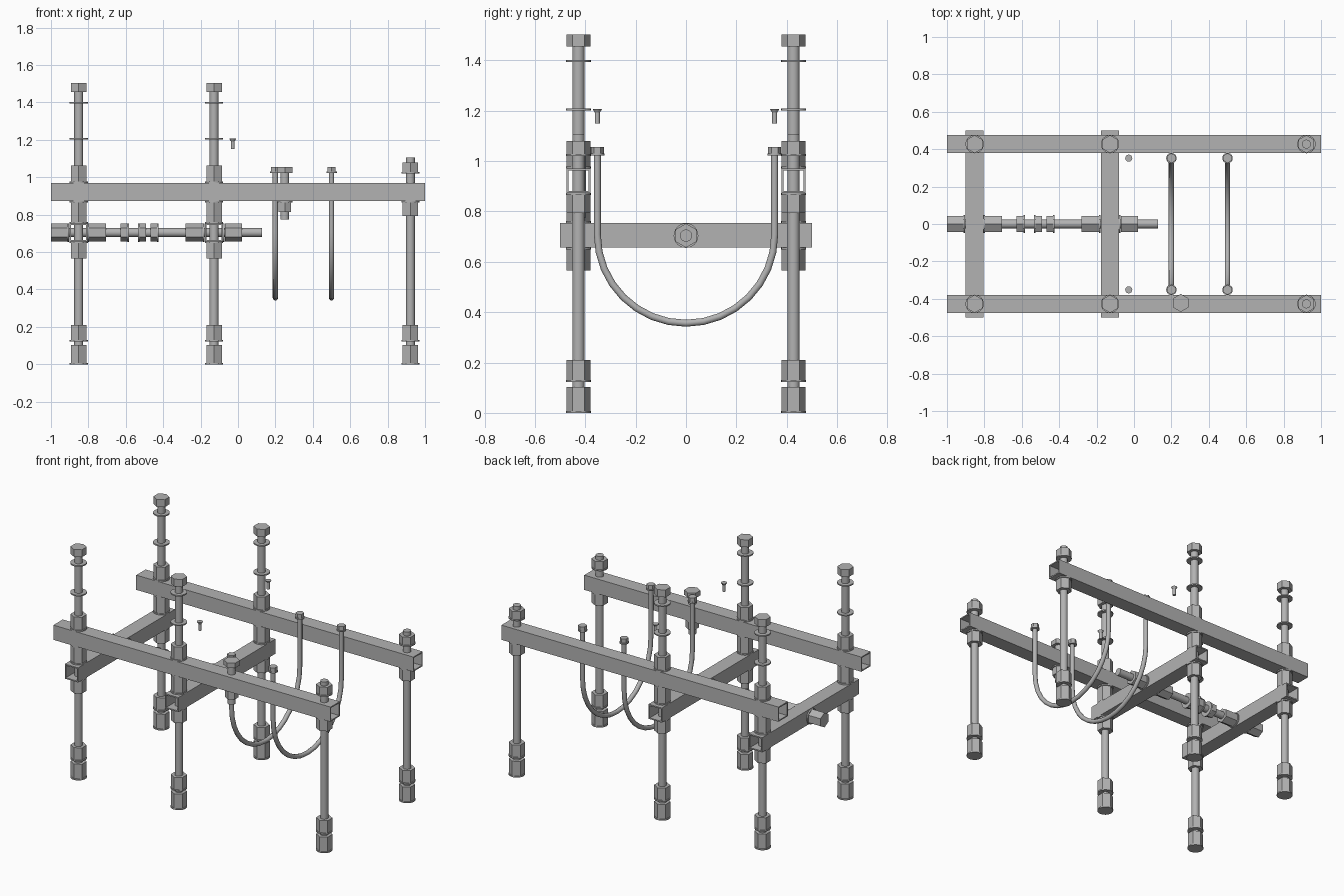
import bpy, bmesh, math
from mathutils import Matrix, Vector

if "Cube" in bpy.data.objects:
    bpy.data.objects.remove(bpy.data.objects["Cube"], do_unlink=True)

steel = bpy.data.materials.new("steel_grey")
steel.use_nodes = True
GREY = (0.45, 0.45, 0.45, 1)
steel.diffuse_color = GREY
steel.node_tree.nodes["Principled BSDF"].inputs["Base Color"].default_value = GREY


def add(name, bm):
    mesh = bpy.data.meshes.new(name)
    bm.to_mesh(mesh)
    bm.free()
    mesh.materials.append(steel)
    obj = bpy.data.objects.new(name, mesh)
    bpy.context.collection.objects.link(obj)
    return obj


def cyl(name, at, lo, hi, r, sides=24, axis="z", r2=None):
    """Cylinder or prism from lo to hi along an axis; at gives the other two coordinates."""
    bm = bmesh.new()
    bmesh.ops.create_cone(bm, cap_ends=True, segments=sides, radius1=r,
                          radius2=r if r2 is None else r2, depth=hi - lo)
    mid = (lo + hi) / 2
    if axis == "z":
        m = Matrix.Translation((at[0], at[1], mid))
    else:
        m = (Matrix.Translation((mid, at[0], at[1])) @ Matrix.Rotation(math.pi / 2, 4, "Y")
             @ Matrix.Rotation(math.pi / 2, 4, "Z"))
    bm.transform(m)
    obj = add(name, bm)
    if sides > 6:
        obj.data.shade_smooth()
        obj.data.set_sharp_from_angle(angle=math.radians(35))
    return obj


NUT, ROD, WASHER = 0.048, 0.024, 0.049


def nut(name, at, lo, hi, axis="z", r=NUT):
    cyl(name, at, lo, hi, r, 6, axis)


def washer(name, at, lo, axis="z", r=WASHER):
    cyl(name, at, lo, lo + 0.008, r, 24, axis)


def box_tube(name, centre, size, axis):
    """Square tube, open at both ends."""
    bm = bmesh.new()
    bmesh.ops.create_cube(bm, size=1)
    ends = [f for f in bm.faces if abs(f.normal[axis]) > 0.9]
    bmesh.ops.delete(bm, geom=ends, context="FACES_ONLY")
    bm.transform(Matrix.Translation(centre) @ Matrix.Diagonal((*size, 1)))
    obj = add(name, bm)
    wall = obj.modifiers.new("wall", "SOLIDIFY")
    wall.thickness, wall.offset, wall.use_even_offset = 0.008, -1, True


# Frame: two long rails over two crossbars
W, POST_Y, BAR_X = 0.096, 0.427, (-0.852, -0.128)
for side, s in (("front", -1), ("back", 1)):
    box_tube(side + "_rail", (0, s * POST_Y, 0.922), (2, W, W), 0)
for side, x in zip(("right", "middle"), BAR_X):
    box_tube(side + "_crossbar", (x, 0, 0.705), (W, 1, W), 1)

# Threaded posts with their feet, nuts and washers
for s in (-1, 1):
    for x in (*BAR_X, 0.922):
        at, tall = (x, s * POST_Y), x < 0.5
        cyl("post", at, 0, 1.5 if tall else 1.105, ROD)
        washer("foot_plate", at, 0)
        nut("foot_nut", at, 0.008, 0.103)
        washer("foot_washer", at, 0.122)
        nut("foot_lock_nut", at, 0.13, 0.21)
        washer("rail_under_washer", at, 0.866)
        if tall:
            nut("bar_under_nut", at, 0.565, 0.65)
            washer("bar_under_washer", at, 0.649)
            washer("bar_top_washer", at, 0.753)
            nut("spacer_nut", at, 0.761, 0.866)
            washer("rail_top_washer", at, 0.97)
            nut("rail_top_nut", at, 0.978, 1.062)
            washer("lower_washer", at, 1.201)
            washer("upper_washer", at, 1.394)
            nut("end_nut", at, 1.455, 1.503)
        else:
            nut("rail_under_nut", at, 0.793, 0.866)
            washer("rail_top_washer", at, 1.02)
            nut("rail_top_nut", at, 1.028, 1.08)

# Horizontal tension rod through the crossbars
AT = (0, 0.704)
cyl("tension_rod", AT, -1, 0.128, ROD, axis="x")
for name, lo, hi in (("outer_nut", -1, -0.91), ("inner_nut", -0.796, -0.706),
                     ("stop_nut", -0.628, -0.59), ("left_clamp_nut", -0.527, -0.492),
                     ("right_clamp_nut", -0.467, -0.432), ("bar_nut", -0.28, -0.186),
                     ("end_nut", -0.07, 0.022)):
    nut("tension_" + name, AT, lo, hi, "x")
for lo in (-0.912, -0.804, -0.59, -0.535, -0.432, -0.186, -0.08):
    washer("tension_washer", AT, lo, "x")

# Hanging U bolts with a small nut on each leg
R = 0.352
for x in (0.2, 0.5):
    steps = 16
    arc = [(x, -R * math.cos(math.pi * i / steps), 0.708 - R * math.sin(math.pi * i / steps))
           for i in range(steps + 1)]
    path = [(x, -R, 1.05), *arc, (x, R, 1.05)]
    curve = bpy.data.curves.new("u_bolt", "CURVE")
    curve.dimensions = "3D"
    curve.bevel_depth, curve.bevel_resolution, curve.use_fill_caps = 0.0145, 3, True
    spline = curve.splines.new("POLY")
    spline.points.add(len(path) - 1)
    for point, co in zip(spline.points, path):
        point.co = (*co, 1)
    curve.materials.append(steel)
    bpy.context.collection.objects.link(bpy.data.objects.new("u_bolt", curve))
    for s in (-1, 1):
        washer("u_bolt_washer", (x, s * R), 1.022, r=0.028)
        nut("u_bolt_nut", (x, s * R), 1.03, 1.056, r=0.026)

# Hex bolt through the front rail
at = (0.25, -0.422)
nut("rail_bolt_head", at, 1.024, 1.056)
cyl("rail_bolt_shank", at, 0.775, 1.03, ROD)
washer("rail_bolt_washer", at, 0.866, r=0.042)
nut("rail_bolt_nut", at, 0.815, 0.866, r=0.04)

# Small countersunk screws
for s in (-1, 1):
    at = (-0.028, s * R)
    cyl("screw_shank", at, 1.15, 1.2, 0.01, 16)
    cyl("screw_head", at, 1.192, 1.207, 0.01, 16, r2=0.019)
